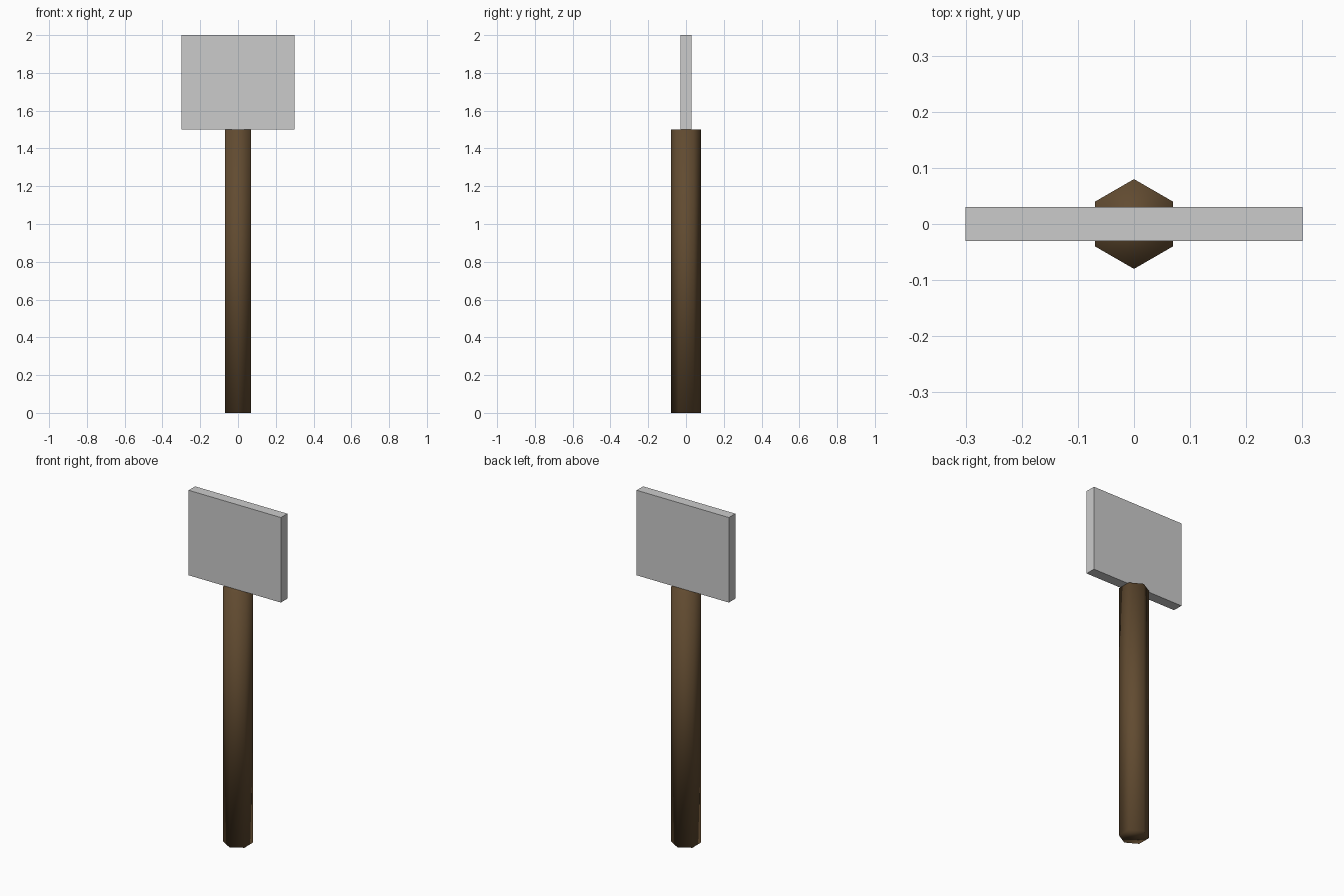
import bpy
import bmesh
import math

if "Cube" in bpy.data.objects:
    bpy.data.objects.remove(bpy.data.objects["Cube"])


def new_object(name, bm):
    bmesh.ops.recalc_face_normals(bm, faces=bm.faces)
    mesh = bpy.data.meshes.new(name)
    bm.to_mesh(mesh)
    bm.free()
    obj = bpy.data.objects.new(name, mesh)
    bpy.context.collection.objects.link(obj)
    return obj


def prism(name, outline, z0, z1):
    """Closed solid: an xy outline extruded from z0 to z1."""
    bm = bmesh.new()
    base = bm.faces.new([bm.verts.new((x, y, z0)) for x, y in outline])
    top = bmesh.ops.extrude_face_region(bm, geom=[base], use_keep_orig=True)["geom"]
    for v in top:
        if isinstance(v, bmesh.types.BMVert):
            v.co.z = z1
    return new_object(name, bm)


# Six-sided wooden handle, corners towards front and back, smooth shaded
hexagon = [(0.08 * math.sin(i * math.pi / 3), 0.08 * math.cos(i * math.pi / 3))
           for i in range(6)]
handle = prism("handle", hexagon, 0.0, 1.5)
handle.data.shade_smooth()
wood = bpy.data.materials.new("wood")
wood.diffuse_color = (0.12, 0.07, 0.03, 1.0)
wood.use_nodes = True
wood.node_tree.nodes["Principled BSDF"].inputs["Base Color"].default_value = wood.diffuse_color
handle.data.materials.append(wood)

# Flat rectangular metal head
head = prism("head", [(-0.3, -0.03), (0.3, -0.03), (0.3, 0.03), (-0.3, 0.03)], 1.5, 2.0)
